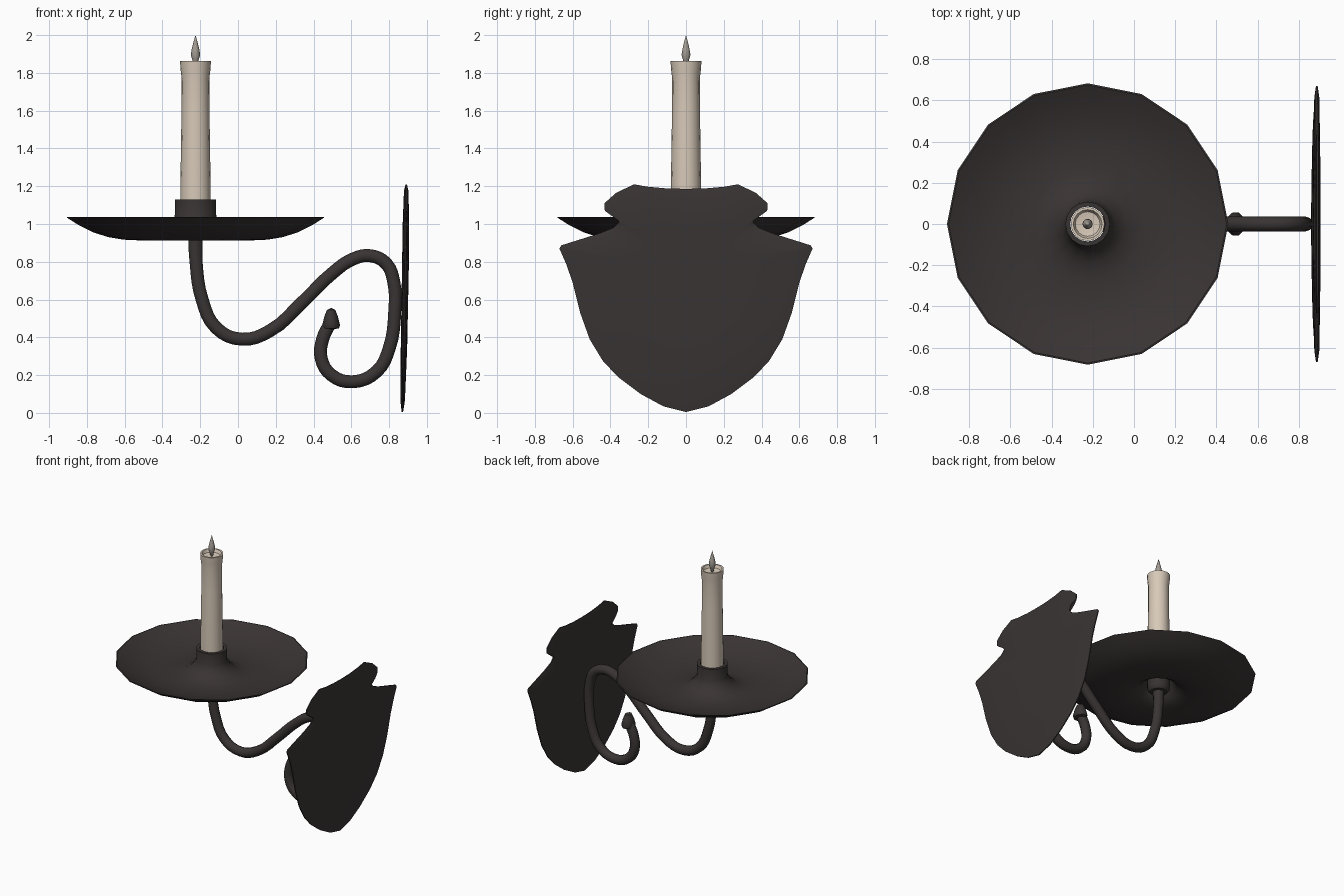
import bpy, bmesh, math

if "Cube" in bpy.data.objects:
    bpy.data.objects.remove(bpy.data.objects["Cube"])


def material(name, rgb):
    m = bpy.data.materials.new(name)
    m.diffuse_color = (*rgb, 1)
    m.use_nodes = True
    m.node_tree.nodes["Principled BSDF"].inputs["Base Color"].default_value = m.diffuse_color
    return m


IRON = material("dark iron", (0.042, 0.034, 0.034))
WAX = material("cream wax", (0.68, 0.585, 0.48))
FLAME = material("dull flame", (0.36, 0.33, 0.29))
CX = -0.225  # candle axis


def finish(ob, mat, angle=40):
    ob.data.materials.clear()
    ob.data.materials.append(mat)
    bpy.ops.object.select_all(action='DESELECT')
    ob.select_set(True)
    bpy.context.view_layer.objects.active = ob
    bpy.ops.object.shade_smooth_by_angle(angle=math.radians(angle))


def mesh_object(name, bm, mat, angle=40):
    bmesh.ops.remove_doubles(bm, verts=bm.verts, dist=1e-5)
    bmesh.ops.recalc_face_normals(bm, faces=bm.faces)
    me = bpy.data.meshes.new(name)
    bm.to_mesh(me)
    bm.free()
    ob = bpy.data.objects.new(name, me)
    bpy.context.collection.objects.link(ob)
    finish(ob, mat, angle)
    return ob


def lathe(name, profile, mat, x=CX, sides=16, closed=False, sy=1.0, angle=40):
    """Revolve (radius, z) points round a vertical axis at x."""
    bm = bmesh.new()
    rings = [[bm.verts.new((x + r * math.cos(2 * math.pi * i / sides),
                            sy * r * math.sin(2 * math.pi * i / sides), z))
              for i in range(sides)] for r, z in profile]
    pairs = list(zip(rings, rings[1:]))
    if closed:
        pairs.append((rings[-1], rings[0]))
    for a, b in pairs:
        for i in range(sides):
            j = (i + 1) % sides
            bm.faces.new((a[i], a[j], b[j], b[i]))
    return mesh_object(name, bm, mat, angle)


# Drip dish: thin sheet rising in the middle to the candle cup
lathe("drip_dish", [
    (0.683, 1.035), (0.62, 0.995), (0.54, 0.955), (0.46, 0.93), (0.38, 0.917),
    (0.27, 0.912), (0.19, 0.925), (0.13, 0.96), (0.10, 1.01), (0.085, 1.03),
    (0.085, 1.13), (0.108, 1.13), (0.11, 1.04), (0.135, 0.995), (0.19, 0.955),
    (0.27, 0.937), (0.38, 0.94), (0.46, 0.952), (0.54, 0.975), (0.62, 1.008),
    (0.675, 1.037)], IRON, closed=True)

# Collar joining the arm to the cup
lathe("collar", [(0, 0.915), (0.06, 0.92), (0.08, 0.945), (0.08, 1.06), (0, 1.06)], IRON)

# Candle with a flared rim and hollowed top
lathe("candle", [
    (0, 1.05), (0.081, 1.05), (0.08, 1.2), (0.077, 1.4), (0.074, 1.6), (0.073, 1.77),
    (0.078, 1.81), (0.082, 1.862), (0.07, 1.862), (0.06, 1.84), (0, 1.83)], WAX)

# Flame
lathe("flame", [
    (0, 1.83), (0.01, 1.845), (0.017, 1.87), (0.025, 1.895), (0.02, 1.925),
    (0.01, 1.965), (0, 2.0)], FLAME, sides=10, angle=60)

# Scrolled arm swept along a curve
path = [(CX, 0.95), (-0.222, 0.8), (-0.19, 0.6), (-0.115, 0.45), (0.02, 0.39),
        (0.17, 0.435), (0.34, 0.585), (0.5, 0.74), (0.61, 0.815), (0.70, 0.832),
        (0.785, 0.79), (0.825, 0.69), (0.83, 0.54), (0.80, 0.34), (0.735, 0.22),
        (0.61, 0.165), (0.495, 0.2), (0.44, 0.29), (0.448, 0.39), (0.485, 0.47)]
cu = bpy.data.curves.new("arm", 'CURVE')
cu.dimensions = '3D'
cu.bevel_depth = 0.036
cu.bevel_resolution = 3
cu.resolution_u = 4
cu.use_fill_caps = True
sp = cu.splines.new('BEZIER')
sp.bezier_points.add(len(path) - 1)
for p, (x, z) in zip(sp.bezier_points, path):
    p.co = (x, 0, z)
    p.handle_left_type = p.handle_right_type = 'AUTO'
sp.bezier_points[0].radius = 1.15
arm = bpy.data.objects.new("arm", cu)
bpy.context.collection.objects.link(arm)
bpy.ops.object.select_all(action='DESELECT')
arm.select_set(True)
bpy.context.view_layer.objects.active = arm
bpy.ops.object.convert(target='MESH')
finish(bpy.context.view_layer.objects.active, IRON)

# Bud at the end of the scroll
lathe("scroll_bud", [
    (0, 0.44), (0.042, 0.448), (0.047, 0.465), (0.036, 0.51), (0.022, 0.545), (0, 0.556)],
    IRON, x=0.493, sides=10, sy=1.25)

# Wall shield: half outline mirrored, thicker towards the middle
half = [(0, 0.005), (0.12, 0.035), (0.24, 0.10), (0.36, 0.19), (0.44, 0.275), (0.51, 0.39),
        (0.56, 0.53), (0.60, 0.69), (0.635, 0.79), (0.67, 0.87), (0.66, 0.887),
        (0.46, 0.95), (0.385, 0.98), (0.355, 1.01), (0.375, 1.038), (0.43, 1.07), (0.432, 1.11),
        (0.37, 1.165), (0.275, 1.21), (0.2, 1.197), (0.1, 1.188), (0, 1.186)]
outline = half + [(-y, z) for y, z in reversed(half[1:-1])]
bm = bmesh.new()
CZ = 0.76


def shield_ring(scale, offset):
    ring = []
    for y, z in outline:
        zz = CZ + (z - CZ) * scale
        mid = 0.870 + 0.028 * zz - 0.009 * zz * zz
        ring.append(bm.verts.new((mid + offset, y * scale, zz)))
    return ring


rings = [shield_ring(s, o) for s, o in (
    (0.0, -0.018), (0.55, -0.017), (0.92, -0.012), (1, -0.004),
    (1, 0.004), (0.92, 0.012), (0.55, 0.017), (0.0, 0.018))]
for a, b in zip(rings, rings[1:]):
    for i in range(len(a)):
        j = (i + 1) % len(a)
        bm.faces.new((a[i], a[j], b[j], b[i]))
mesh_object("wall_shield", bm, IRON)
